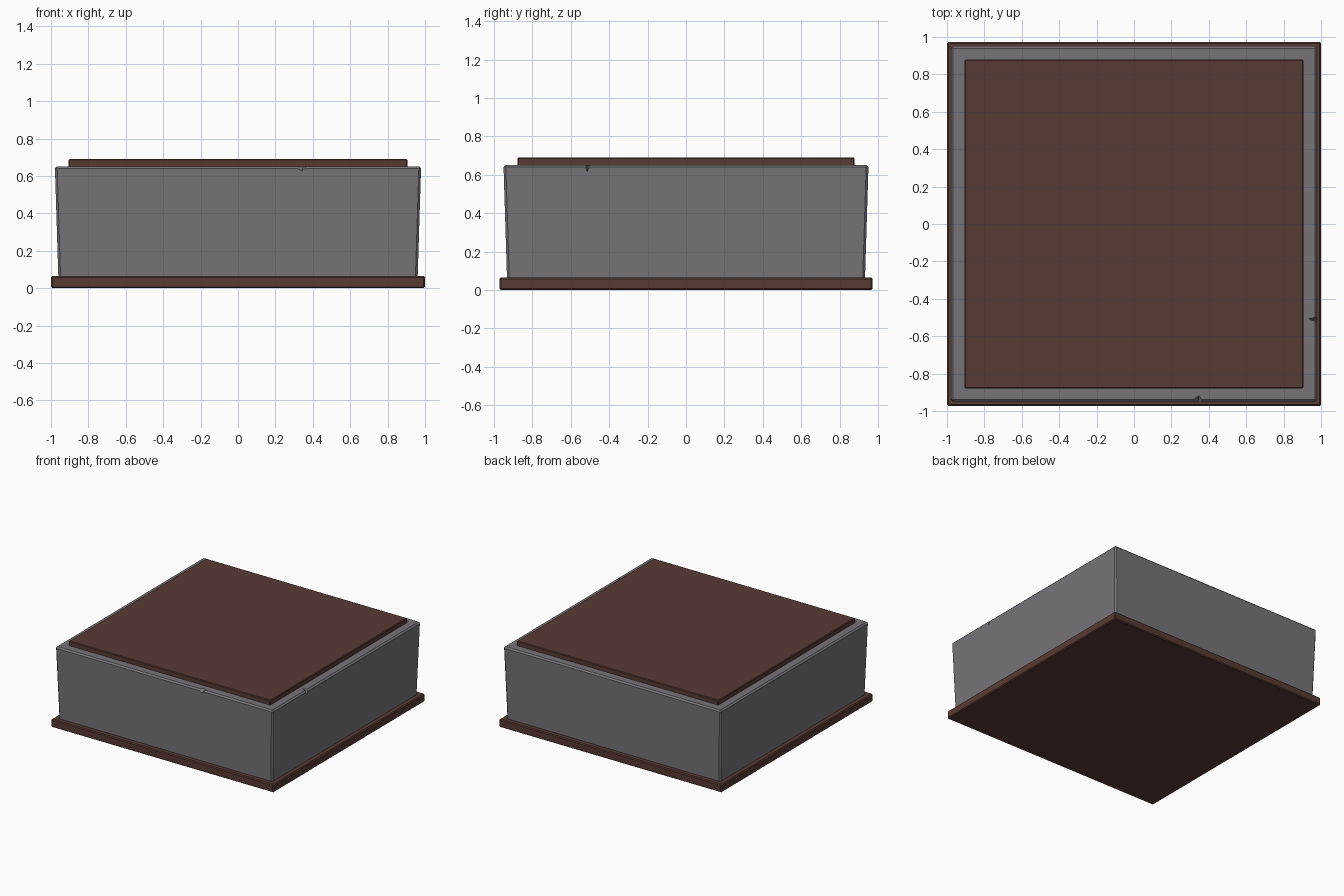
import bpy, bmesh

if "Cube" in bpy.data.objects:
    bpy.data.objects.remove(bpy.data.objects["Cube"])


def material(name, rgb):
    m = bpy.data.materials.new(name)
    m.diffuse_color = (*rgb, 1)
    m.use_nodes = True
    m.node_tree.nodes["Principled BSDF"].inputs["Base Color"].default_value = m.diffuse_color
    return m


BROWN = material("dark_brown", (0.098, 0.043, 0.034))
GREY = material("stone_grey", (0.182, 0.175, 0.192))


def finish(name, bm, mat):
    bmesh.ops.recalc_face_normals(bm, faces=bm.faces)
    mesh = bpy.data.meshes.new(name)
    bm.to_mesh(mesh)
    bm.free()
    mesh.materials.append(mat)
    obj = bpy.data.objects.new(name, mesh)
    bpy.context.collection.objects.link(obj)
    return obj


def block(name, bottom, top, z0, z1, chamfer, mat):
    """Chamfered block; bottom and top are half sizes (x, y)."""
    bm = bmesh.new()
    bmesh.ops.create_cube(bm, size=2)
    for v in bm.verts:
        hx, hy = top if v.co.z > 0 else bottom
        v.co = (v.co.x * hx, v.co.y * hy, z1 if v.co.z > 0 else z0)
    bmesh.ops.bevel(bm, geom=bm.edges[:], offset=chamfer, segments=1,
                    affect='EDGES', profile=0.5)
    return finish(name, bm, mat)


def chip(target, points):
    """Cut a convex chip out of a block edge."""
    bm = bmesh.new()
    for p in points:
        bm.verts.new(p)
    bmesh.ops.convex_hull(bm, input=bm.verts[:])
    cutter = finish("chip_cutter", bm, GREY)
    cutter.hide_render = True
    mod = target.modifiers.new("chip", 'BOOLEAN')
    mod.operation = 'DIFFERENCE'
    mod.solver = 'EXACT'
    mod.object = cutter
    bpy.context.view_layer.objects.active = target
    bpy.ops.object.modifier_apply(modifier=mod.name)
    bpy.data.objects.remove(cutter, do_unlink=True)


# Bottom and top slabs with the flared stone body between them
block("base_slab", (1.0, 0.972), (1.0, 0.972), 0.0, 0.065, 0.007, BROWN)
body = block("stone_body", (0.96, 0.932), (0.979, 0.951), 0.04, 0.652, 0.012, GREY)
block("top_slab", (0.906, 0.879), (0.906, 0.879), 0.64, 0.69, 0.005, BROWN)

# Chips in the front and right rims
chip(body, [(0.25, -0.97, 0.662), (0.40, -0.97, 0.662),
            (0.34, -0.97, 0.612), (0.35, -0.905, 0.662)])
chip(body, [(1.0, -0.535, 0.662), (1.0, -0.485, 0.662),
            (1.0, -0.52, 0.595), (0.92, -0.505, 0.662)])
# Long shallow wear on the front rim
chip(body, [(0.38, -0.97, 0.664), (0.80, -0.97, 0.664), (0.38, -0.97, 0.628),
            (0.80, -0.97, 0.634), (0.38, -0.925, 0.664), (0.80, -0.932, 0.664)])
